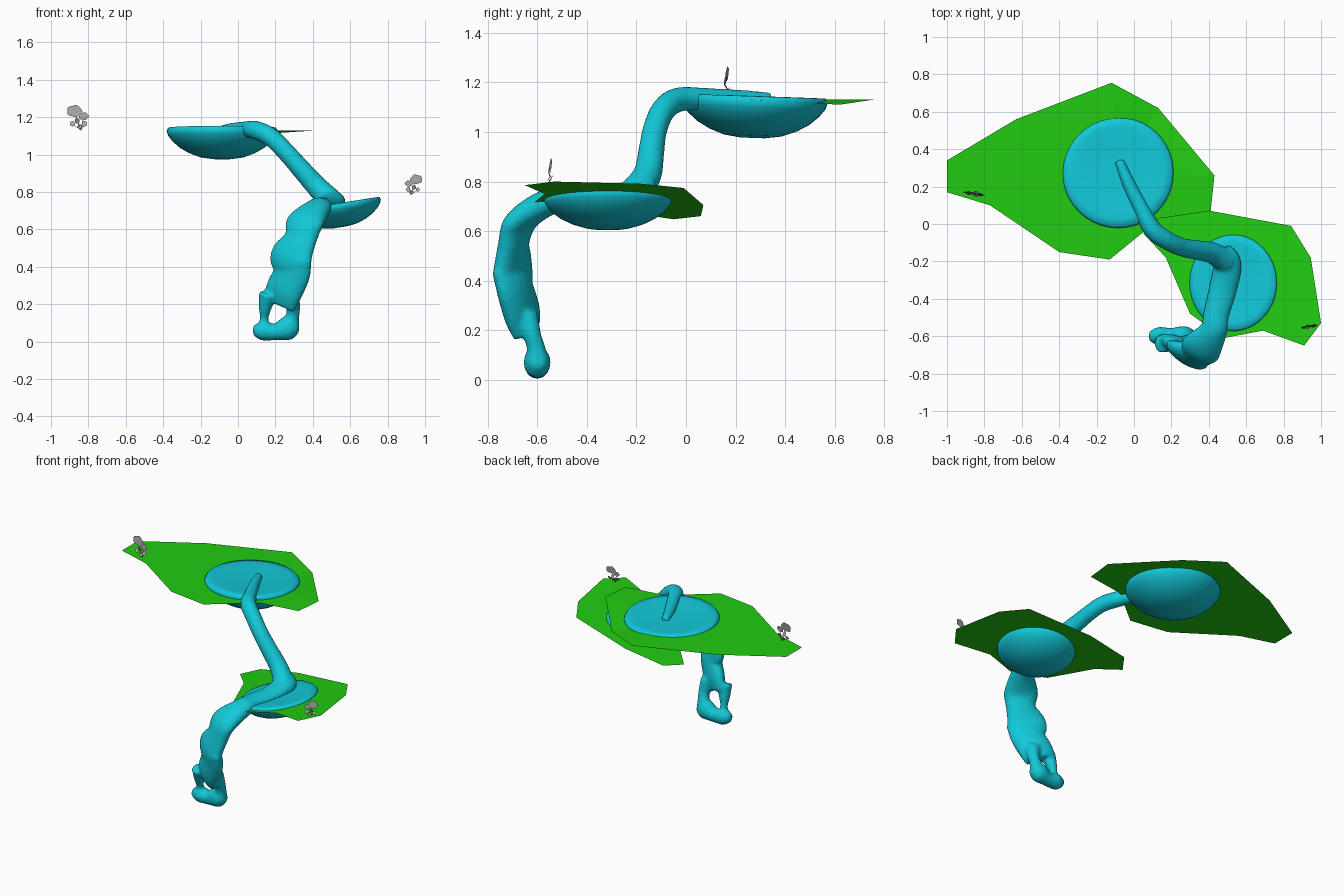
import bpy, bmesh, math
from mathutils import Vector

cube = bpy.data.objects.get("Cube")
if cube:
    bpy.data.objects.remove(cube, do_unlink=True)


def material(name, colour):
    mat = bpy.data.materials.new(name)
    mat.use_nodes = True
    mat.diffuse_color = (*colour, 1)
    mat.node_tree.nodes["Principled BSDF"].inputs["Base Color"].default_value = (*colour, 1)
    return mat


WATER = material("water_cyan", (0.006, 0.58, 0.69))
GRASS = material("grass_green", (0.016, 0.6, 0.006))
GREY = material("plant_grey", (0.38, 0.38, 0.38))


def finish(name, bm, mat, smooth=False):
    mesh = bpy.data.meshes.new(name)
    bm.to_mesh(mesh)
    bm.free()
    mesh.materials.append(mat)
    if smooth:
        mesh.polygons.foreach_set("use_smooth", [True] * len(mesh.polygons))
    obj = bpy.data.objects.new(name, mesh)
    bpy.context.collection.objects.link(obj)
    return obj


def spline(points, steps=5):
    """Catmull-Rom samples through points whose trailing values are radii."""
    pts = [Vector(p) for p in points]
    pts = [pts[0]] + pts + [pts[-1]]
    out = []
    for a, b, c, d in zip(pts, pts[1:], pts[2:], pts[3:]):
        for i in range(steps):
            t = i / steps
            out.append(0.5 * (2 * b + (c - a) * t + (2 * a - 5 * b + 4 * c - d) * t * t
                              + (3 * b - a - 3 * c + d) * t ** 3))
    return out + [pts[-1]]


def add_tube(bm, points, side=(1, 0, 0), sides=16):
    """Sweep an ellipse (radius along side, radius across) down a path."""
    samples = spline([p if len(p) == 5 else (*p, p[3]) for p in points])
    centres = [Vector(s[:3]) for s in samples]
    side = Vector(side)
    rings = []
    for i, s in enumerate(samples):
        tangent = (centres[min(i + 1, len(centres) - 1)] - centres[max(i - 1, 0)]).normalized()
        side = (side - tangent * side.dot(tangent)).normalized()
        across = tangent.cross(side)
        rings.append([bm.verts.new(centres[i] + side * s[3] * math.cos(a) + across * s[4] * math.sin(a))
                      for a in (math.tau * k / sides for k in range(sides))])
    for lo, hi in zip(rings, rings[1:]):
        for k in range(sides):
            n = (k + 1) % sides
            bm.faces.new((lo[k], lo[n], hi[n], hi[k]))
    bm.faces.new(rings[0][::-1])
    bm.faces.new(rings[-1])


# Flowing water: upper stream, lip across the lower pool, fall, strands and foot
bm = bmesh.new()
add_tube(bm, [(-.08, .34, 1.135, .025), (-.03, .22, 1.135, .035), (.04, .08, 1.135, .043),
              (.1, -.03, 1.13, .05), (.18, -.09, 1.09, .05), (.26, -.125, 1.01, .05),
              (.34, -.14, .92, .053), (.42, -.155, .83, .058), (.49, -.2, .76, .065)], (0, 0, 1))
add_tube(bm, [(.47, -.14, .77, .05), (.5, -.21, .75, .075, .055), (.475, -.35, .73, .075, .045),
              (.44, -.48, .725, .07, .045), (.425, -.57, .71, .075, .055),
              (.36, -.665, .64, .11, .055), (.335, -.695, .55, .095, .052),
              (.285, -.7, .45, .13, .052), (.29, -.69, .37, .11, .055),
              (.245, -.66, .27, .11, .055), (.22, -.64, .2, .1, .035)])
add_tube(bm, [(.16, -.645, .26, .05), (.145, -.625, .18, .035), (.14, -.61, .12, .024),
              (.14, -.6, .05, .04)])
add_tube(bm, [(.28, -.645, .26, .05), (.295, -.62, .18, .037), (.29, -.605, .13, .038),
              (.28, -.6, .07, .05)])
add_tube(bm, [(.08, -.6, .06, .025), (.13, -.6, .058, .052, .05), (.2, -.6, .052, .045),
              (.27, -.6, .073, .065, .055), (.32, -.6, .085, .035)], (0, 0, 1))
bmesh.ops.recalc_face_normals(bm, faces=bm.faces)
stream = finish("flowing_water", bm, WATER, True)
remesh = stream.modifiers.new("blend", "REMESH")
remesh.mode = "VOXEL"
remesh.voxel_size = 0.011
remesh.use_smooth_shade = True
soften = stream.modifiers.new("soften", "SMOOTH")
soften.iterations = 4


# Pools: lathed shallow bowls with a slightly sunken surface
def pool(name, location, scale, tilt):
    profile = [(.05, -.154), (.12, -.144), (.18, -.122), (.23, -.094), (.27, -.06), (.295, -.028),
               (.303, -.002), (.293, .014), (.25, .015), (.18, .01), (.1, .006)]
    bm = bmesh.new()
    count = 40
    rings = [[bm.verts.new((r * math.cos(math.tau * k / count), r * math.sin(math.tau * k / count), z))
              for k in range(count)] for r, z in profile]
    for lo, hi in zip(rings, rings[1:]):
        for k in range(count):
            n = (k + 1) % count
            bm.faces.new((lo[k], lo[n], hi[n], hi[k]))
    bm.faces.new(rings[0][::-1])
    bm.faces.new(rings[-1])
    obj = finish(name, bm, WATER, True)
    obj.location, obj.scale, obj.rotation_euler = location, scale, tilt


pool("upper_pool", (-.085, .275, 1.13), (.98, .98, 1), (-.035, 0, 0))
pool("lower_pool", (.53, -.315, .727), (.78, .85, .76), (0, -.16, 0))


# Grass shelves: flat irregular outlines, heights given by a rule
def shelf(name, outline, centre, height):
    bm = bmesh.new()
    verts = [bm.verts.new((x, y, height(x, y))) for x, y in outline]
    hub = bm.verts.new((*centre, height(*centre)))
    for a, b in zip(verts, verts[1:] + verts[:1]):
        bm.faces.new((hub, a, b))
    bmesh.ops.recalc_face_normals(bm, faces=bm.faces)
    if sum(f.normal.z for f in bm.faces) < 0:
        bmesh.ops.reverse_faces(bm, faces=bm.faces)
    finish(name, bm, GRASS)


shelf("upper_grass",
      [(-1, .17), (-.77, .1), (-.4, -.15), (-.13, -.19), (.14, .03), (.41, .07), (.43, .26),
       (.13, .62), (-.12, .755), (-.63, .56), (-1, .34)], (-.085, .275),
      lambda x, y: 1.11 if x > 0 and y > .5 else 1.13)
shelf("lower_grass",
      [(.05, -.05), (.17, -.18), (.3, -.48), (.48, -.61), (.69, -.57), (.91, -.65), (1, -.53),
       (.945, -.18), (.84, -.01), (.41, .07), (.13, .06)], (.53, -.3),
      lambda x, y: .64 + .16 * x)


# Small flowering plants: thin stems with flat scalloped heads and leaves
def plant(name, base, size, flip):
    bm = bmesh.new()

    def petal_disc(x, z, rx, rz, lean, lobes=0):
        verts = []
        for k in range(20):
            a = math.tau * k / 20
            r = 1 + (.08 * math.cos(lobes * a) if lobes else 0)
            u, v = rx * r * math.cos(a), rz * r * math.sin(a)
            verts.append(bm.verts.new((x + u, -.15 * x + v * math.sin(lean) - .15 * u,
                                       z + v * math.cos(lean))))
        bm.faces.new(verts)

    def stem(x, z):
        ends = [(-.002, 0), (.002, 0), (x + .002, z), (x - .002, z)]
        bm.faces.new([bm.verts.new((u, -.15 * u, v)) for u, v in ends])

    for x, z, r in ((-.035, .103, .04), (.015, .075, .026)):
        stem(x, z)
        petal_disc(x, z, r, r * .78, .12, 5)
    for x, z, lean in ((-.045, .035, .6), (-.02, .05, -.5), (.02, .035, .5), (-.005, .02, .9)):
        stem(x, z)
        petal_disc(x, z, .013, .017, lean)
    obj = finish(name, bm, GREY)
    obj.location = base
    obj.scale = (-size if flip else size, size, size)


plant("upper_plant", (-.84, .16, 1.13), 1, False)
plant("lower_plant", (.925, -.55, .785), .8, True)
